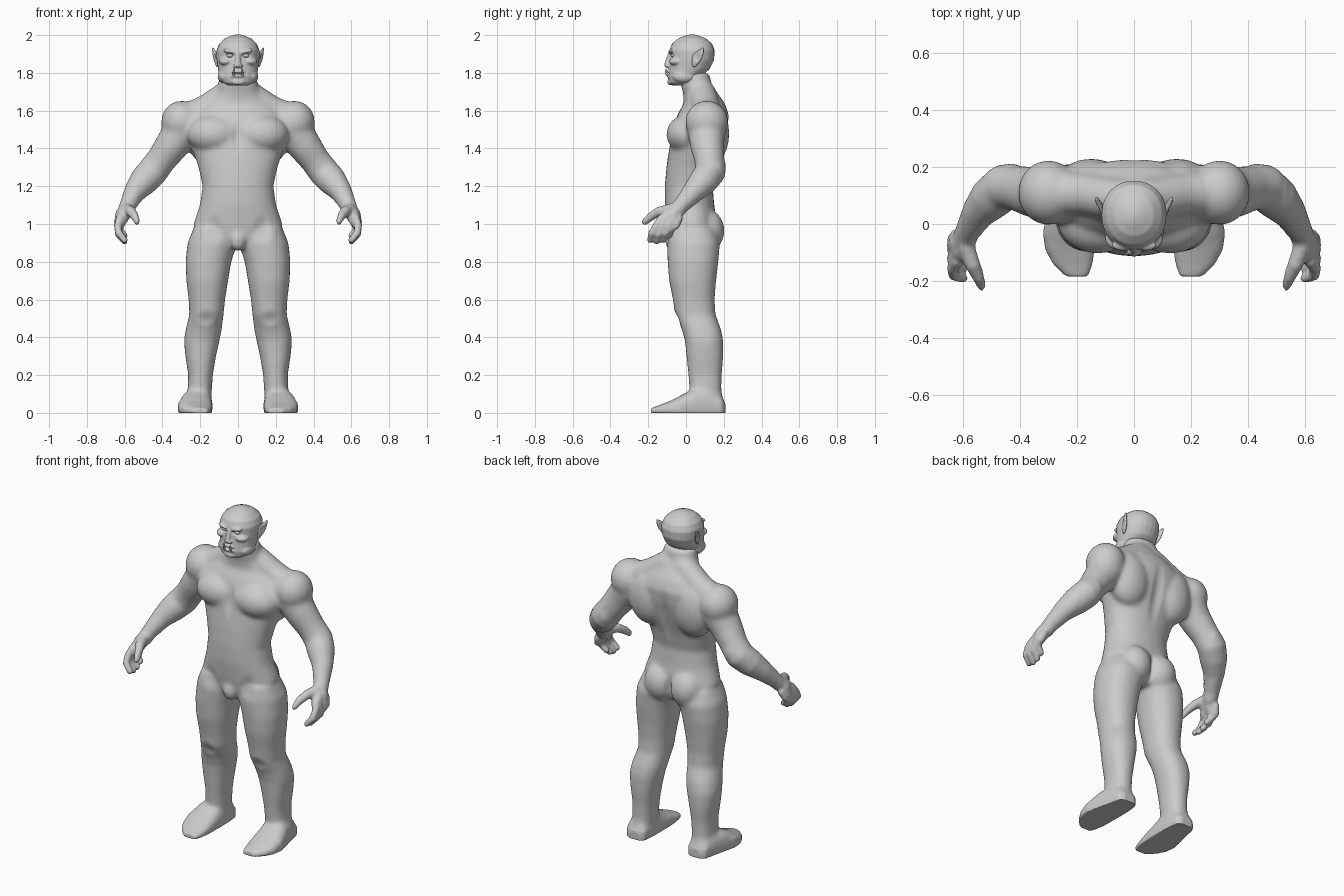
import bpy, bmesh, math
from mathutils import Vector, Matrix

skin = bpy.data.materials.new("grey_skin")
skin.diffuse_color = (0.6, 0.6, 0.6, 1)


def loft(bm, rings, n=24, p=1.0):
    """Skin a list of (centre, u, v) superellipse rings and cap both ends."""
    loops = []
    for c, u, v in rings:
        loop = []
        for i in range(n):
            a = math.tau * i / n
            s, t = math.cos(a), math.sin(a)
            s, t = math.copysign(abs(s) ** p, s), math.copysign(abs(t) ** p, t)
            loop.append(bm.verts.new(Vector(c) + Vector(u) * s + Vector(v) * t))
        loops.append(loop)
    for a, b in zip(loops, loops[1:]):
        for i in range(n):
            j = (i + 1) % n
            bm.faces.new((a[i], a[j], b[j], b[i]))
    bm.faces.new(loops[0])
    bm.faces.new(loops[-1])


def stack(bm, rows, p=1.0):
    """Horizontal rings: z, x_min, x_max, y_front, y_back."""
    loft(bm, [(((a + b) / 2, (f + k) / 2, z), ((b - a) / 2, 0, 0), (0, (k - f) / 2, 0))
              for z, a, b, f, k in rows], p=p)


def tube(bm, pts, n=16):
    """Round limb through (x, y, z, radius) points."""
    P = [Vector(q[:3]) for q in pts]
    rings = []
    for i, q in enumerate(pts):
        t = (P[min(i + 1, len(P) - 1)] - P[max(i - 1, 0)]).normalized()
        u = t.cross(Vector((0, 1, 0.01))).normalized()
        rings.append((P[i], u * q[3], t.cross(u) * q[3]))
    loft(bm, rings, n)
    for k in (0, -1):
        ball(bm, pts[k][:3], [pts[k][3]] * 3)


def ball(bm, c, r, rot=0):
    m = Matrix.Translation(c) @ Matrix.Rotation(rot, 4, 'Y') @ Matrix.Diagonal((*r, 1))
    bmesh.ops.create_uvsphere(bm, u_segments=20, v_segments=12, radius=1, matrix=m)


def mirror(bm):
    geo = bmesh.ops.duplicate(bm, geom=bm.verts[:] + bm.edges[:] + bm.faces[:])["geom"]
    vs = [g for g in geo if isinstance(g, bmesh.types.BMVert)]
    bmesh.ops.scale(bm, vec=(-1, 1, 1), verts=vs)


def fuse(name, bm, voxel, passes, dabs=(), fine=lambda co: False):
    """Blend overlapping volumes into one skin, soften it, then press in dabs."""
    bmesh.ops.recalc_face_normals(bm, faces=bm.faces[:])
    me = bpy.data.meshes.new(name)
    bm.to_mesh(me)
    bm.free()
    ob = bpy.data.objects.new(name, me)
    bpy.context.collection.objects.link(ob)
    bpy.context.view_layer.objects.active = ob
    ob.select_set(True)
    mod = ob.modifiers.new("fuse", 'REMESH')
    mod.mode, mod.voxel_size = 'VOXEL', voxel
    bpy.ops.object.modifier_apply(modifier="fuse")
    bm = bmesh.new()
    bm.from_mesh(me)
    soft = [v for v in bm.verts if not fine(v.co)]
    for i in range(passes):
        bmesh.ops.smooth_vert(bm, verts=bm.verts[:] if i < 2 else soft, factor=0.5,
                              use_axis_x=True, use_axis_y=True, use_axis_z=True)
    for c, r, push in dabs:
        for s in ((1, -1) if c[0] else (1,)):
            for v in bm.verts:
                d = math.sqrt(sum(((v.co[k] - (s * c[0] if k == 0 else c[k])) / r[k]) ** 2
                                  for k in range(3)))
                if d < 1:
                    w = (1 - d * d) ** 2
                    v.co += Vector((s * push[0], push[1], push[2])) * w
    for v in bm.verts:
        v.co.z = max(v.co.z, 0)
    bm.to_mesh(me)
    bm.free()
    me.materials.clear()
    me.materials.append(skin)
    for f in me.polygons:
        f.use_smooth = True
        f.material_index = 0
    ob.select_set(False)
    return ob


# ---- body: limbs on the +x side, mirrored, then the torso
bm = bmesh.new()
# leg
stack(bm, [(.98, .02, .235, -.09, .15), (.9, .004, .268, -.1, .18), (.8, .035, .278, -.098, .172),
           (.7, .052, .274, -.09, .16), (.6, .068, .262, -.07, .152), (.52, .076, .258, -.058, .157),
           (.44, .086, .278, -.022, .187), (.38, .098, .287, -.006, .198), (.3, .116, .279, .002, .198),
           (.2, .133, .264, .012, .19), (.12, .138, .266, .018, .188), (.05, .142, .27, .02, .2),
           (-.02, .142, .27, .02, .2)], p=.9)
ball(bm, (.165, -.03, .56), (.06, .035, .06))
# foot: rings along y with x_min, x_max, height
loft(bm, [(((a + b) / 2, y, h * .3), ((b - a) / 2, 0, 0), (0, 0, h * .72))
          for y, a, b, h in [(.208, .17, .245, .05), (.19, .145, .27, .09), (.12, .137, .285, .13),
                             (.04, .135, .305, .125), (-.03, .135, .32, .09), (-.09, .138, .312, .06),
                             (-.14, .145, .285, .04), (-.184, .16, .24, .025)]], p=.8)
# buttock, chest muscle, shoulder and neck slope
ball(bm, (.088, .105, .965), (.1, .1, .115))
ball(bm, (.125, .01, 1.475), (.145, .115, .105))
ball(bm, (.3, .11, 1.54), (.108, .115, .113))
ball(bm, (.15, .13, 1.48), (.13, .1, .17))
tube(bm, [(.05, .085, 1.69, .075), (.17, .105, 1.61, .075), (.27, .11, 1.56, .08)])
# arm
tube(bm, [(.24, .1, 1.53, .1), (.3, .11, 1.49, .102), (.355, .112, 1.41, .09), (.41, .125, 1.335, .08),
          (.455, .13, 1.275, .083), (.5, .09, 1.225, .078), (.545, .04, 1.17, .06),
          (.583, -.025, 1.1, .044), (.595, -.05, 1.07, .042)])
ball(bm, (.43, .165, 1.3), (.05, .05, .06))
# palm, thumb and fingers
tube(bm, [(.59, -.05, 1.08, .04), (.612, -.07, 1.045, .04), (.625, -.075, 1.01, .032)])
tube(bm, [(.605, -.09, 1.05, .036), (.622, -.125, 1.01, .03)])
tube(bm, [(.59, -.08, 1.075, .033), (.565, -.145, 1.065, .027), (.545, -.185, 1.04, .023),
          (.532, -.217, 1.012, .018)])
for y, low in ((-.145, .912), (-.11, .905), (-.075, .912), (-.042, .935)):
    tube(bm, [(.622, y * .9, 1.03, .022), (.636, y - .012, .99, .021),
              (.632, y - .035, low + .04, .02), (.6, y - .045, low + .003, .017)], 12)
mirror(bm)
# torso and neck
stack(bm, [(z, -w, w, f, k) for z, w, f, k in
           [(.87, .1, -.06, .12), (.93, .21, -.09, .16), (1.0, .237, -.102, .165), (1.1, .203, -.113, .15),
            (1.2, .188, -.113, .142), (1.3, .21, -.104, .165), (1.4, .245, -.09, .198),
            (1.5, .27, -.075, .222), (1.58, .25, -.045, .228), (1.64, .18, -.012, .205),
            (1.69, .125, -.015, .17), (1.74, .105, -.028, .135), (1.8, .095, -.03, .125)]], p=.92)
ball(bm, (0, -.068, .915), (.045, .045, .06))
fuse("body", bm, .008, 16,
     dabs=[((0, -.1, 1.47), (.04, .08, .12), (0, .014, 0)),       # breastbone
           ((0, .22, 1.38), (.05, .1, .26), (0, -.014, 0)),       # spine
           ((0, .19, .95), (.03, .1, .12), (0, -.02, 0)),         # cleft
           ((.13, -.09, .97), (.06, .06, .09), (0, .01, 0)),      # hip crease
           ((.17, -.05, .5), (.06, .06, .05), (0, .008, 0))],     # below knee
     fine=lambda co: abs(co.x) > .53 or co.z < .06)

# ---- head: skull, brow, nose, lips, eyes
bm = bmesh.new()
ball(bm, (.04, -.074, 1.913), (.04, .02, .013), -.25)
ball(bm, (.062, -.05, 1.86), (.04, .04, .022))
ball(bm, (.013, -.098, 1.838), (.013, .012, .01))
ball(bm, (.075, -.01, 1.78), (.032, .06, .035))
mirror(bm)
stack(bm, [(z, -w, w, f, k) for z, w, f, k in
           [(1.732, .05, -.07, -.01), (1.748, .08, -.09, .03), (1.78, .1, -.096, .08),
            (1.82, .106, -.092, .125), (1.87, .113, -.088, .149), (1.92, .114, -.088, .152),
            (1.955, .099, -.074, .138), (1.982, .07, -.042, .106), (1.997, .035, -.005, .068),
            (2.003, .012, .02, .045)]], p=.93)
tube(bm, [(0, -.083, 1.905, .011), (0, -.094, 1.87, .013), (0, -.1, 1.843, .016)])
ball(bm, (0, -.09, 1.807), (.036, .014, .009))
ball(bm, (0, -.09, 1.785), (.04, .014, .01))
ball(bm, (0, -.083, 1.752), (.035, .016, .018))
fuse("head", bm, .004, 5,
     dabs=[((.042, -.085, 1.892), (.032, .05, .018), (0, .02, 0)),
           ((0, -.1, 1.796), (.045, .05, .008), (0, .012, 0)),
           ((0, -.09, 1.725), (.02, .02, .02), (0, .004, 0))])

# ---- eyes
bm = bmesh.new()
ball(bm, (.042, -.066, 1.892), (.018, .014, .011))
mirror(bm)
fuse("eyes", bm, .002, 2)

# ---- tusks rising from the lower lip
bm = bmesh.new()
tube(bm, [(.022, -.098, 1.788, .0065), (.023, -.107, 1.803, .0055), (.021, -.106, 1.824, .002)], 10)
mirror(bm)
fuse("tusks", bm, .0015, 2)

# ---- pointed ears, hollowed on the outside
bm = bmesh.new()
loft(bm, [((x, y, z), (t, -.4 * t, 0), (w * .35, w, 0)) for x, y, z, t, w in
          [(.108, .042, 1.832, .006, .008), (.112, .05, 1.85, .009, .018), (.117, .058, 1.875, .01, .027),
           (.122, .066, 1.9, .009, .027), (.128, .08, 1.918, .007, .016), (.134, .09, 1.934, .004, .004)]])
mirror(bm)
fuse("ears", bm, .003, 2, dabs=[((.13, .056, 1.885), (.025, .022, .035), (-.007, 0, 0))])
